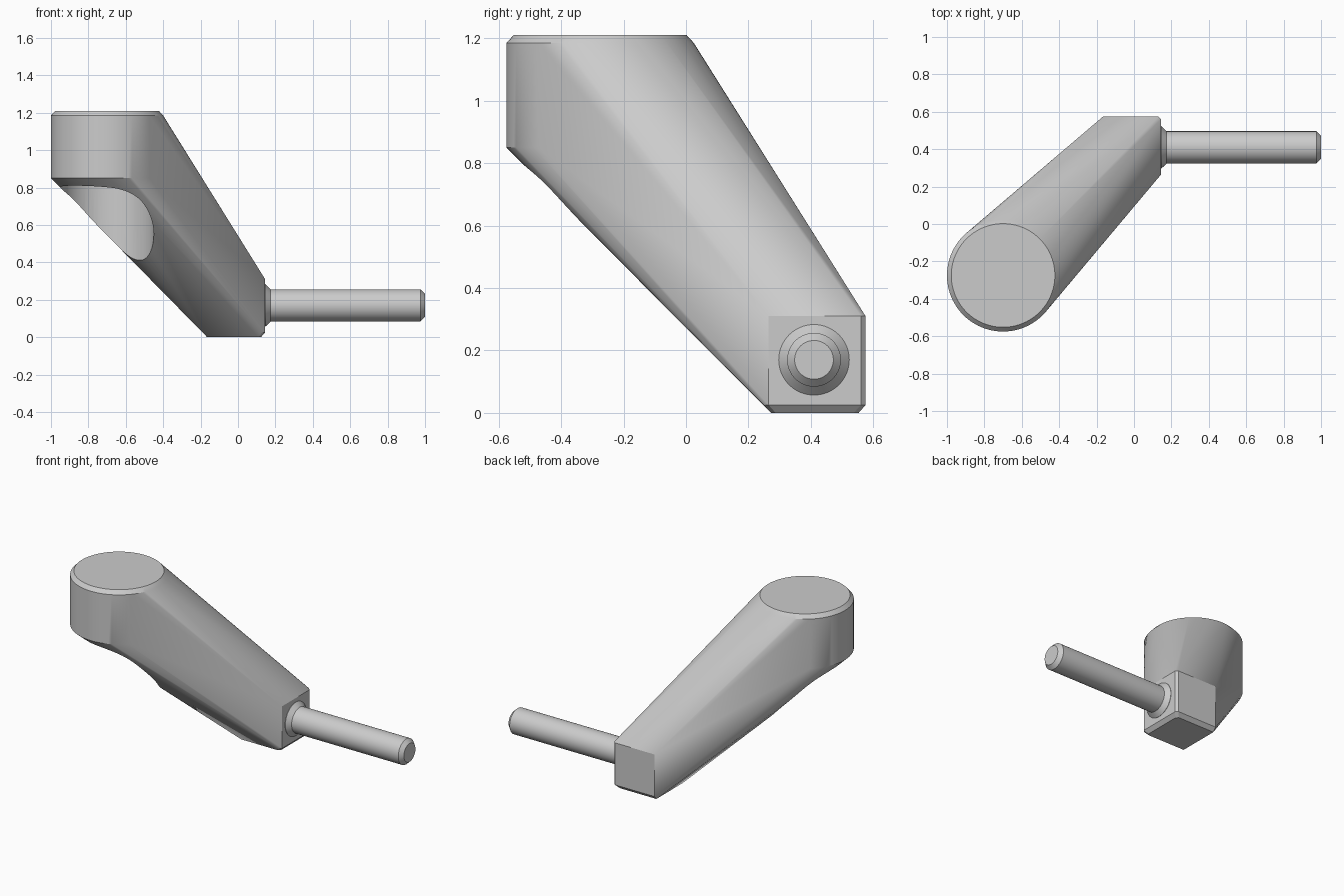
import bpy, bmesh
from math import cos, sin, tau, radians

if "Cube" in bpy.data.objects:
    bpy.data.objects.remove(bpy.data.objects["Cube"])

HX, HY = -0.70, -0.275      # hub axis
SY, SZ = 0.41, 0.17         # shaft axis


def make_object(name, bm):
    bmesh.ops.recalc_face_normals(bm, faces=bm.faces)
    mesh = bpy.data.meshes.new(name)
    bm.to_mesh(mesh)
    bm.free()
    ob = bpy.data.objects.new(name, mesh)
    bpy.context.collection.objects.link(ob)
    return ob


def activate(ob):
    bpy.ops.object.select_all(action='DESELECT')
    ob.select_set(True)
    bpy.context.view_layer.objects.active = ob


def smooth(ob):
    activate(ob)
    bpy.ops.object.shade_smooth_by_angle(angle=radians(25))


def lathe(name, profile, place, n=64):
    """Closed round solid from (height, radius) pairs; place maps to xyz."""
    bm = bmesh.new()
    rings = [[bm.verts.new(place(h, r * cos(tau * i / n), r * sin(tau * i / n)))
              for i in range(n)] for h, r in profile]
    for a, b in zip(rings, rings[1:]):
        for i in range(n):
            j = (i + 1) % n
            bm.faces.new((a[i], a[j], b[j], b[i]))
    bm.faces.new(rings[0])
    bm.faces.new(rings[-1])
    return make_object(name, bm)


# Lever arm: skin stretched between the round hub and the square end block
bm = bmesh.new()
N = 96
for z, r in ((0.85, 0.30), (1.185, 0.30), (1.21, 0.277)):
    for i in range(N):
        bm.verts.new((HX + r * cos(tau * i / N), HY + r * sin(tau * i / N), z))
for z, inset in ((0, 0.022), (0.025, 0), (0.31, 0)):
    x0, x1 = -0.165, 0.145 - inset
    y0, y1, c = 0.25 + inset, 0.575 - inset, 0.015
    for x, y in ((x0, y0), (x1 - c, y0), (x1, y0 + c),
                 (x1, y1 - c), (x1 - c, y1), (x0, y1)):
        bm.verts.new((x, y, z))
hull = bmesh.ops.convex_hull(bm, input=bm.verts)
spare = {g for g in hull["geom_interior"] + hull["geom_unused"]
         if isinstance(g, bmesh.types.BMVert)}
bmesh.ops.delete(bm, geom=list(spare), context='VERTS')
bmesh.ops.dissolve_limit(bm, angle_limit=radians(0.1),
                         verts=bm.verts, edges=bm.edges)
arm = make_object("lever_arm", bm)

# Round clearance cut below the hub
cutter = lathe("clearance_cutter", ((-0.2, 0.25), (0.85, 0.25)),
               lambda h, a, b: (HX + a, HY + b, h))
cutter.hide_render = True
mod = arm.modifiers.new("clearance", 'BOOLEAN')
mod.operation = 'DIFFERENCE'
mod.solver = 'EXACT'
mod.object = cutter
activate(arm)
bpy.ops.object.modifier_apply(modifier=mod.name)
bpy.data.objects.remove(cutter)
smooth(arm)

# Threaded shaft with tapered collar and chamfered tip
shaft = lathe("shaft", ((0.12, 0.113), (0.147, 0.113), (0.175, 0.086),
                        (0.975, 0.086), (1.0, 0.062)),
              lambda h, a, b: (h, SY + a, SZ + b))
smooth(shaft)
